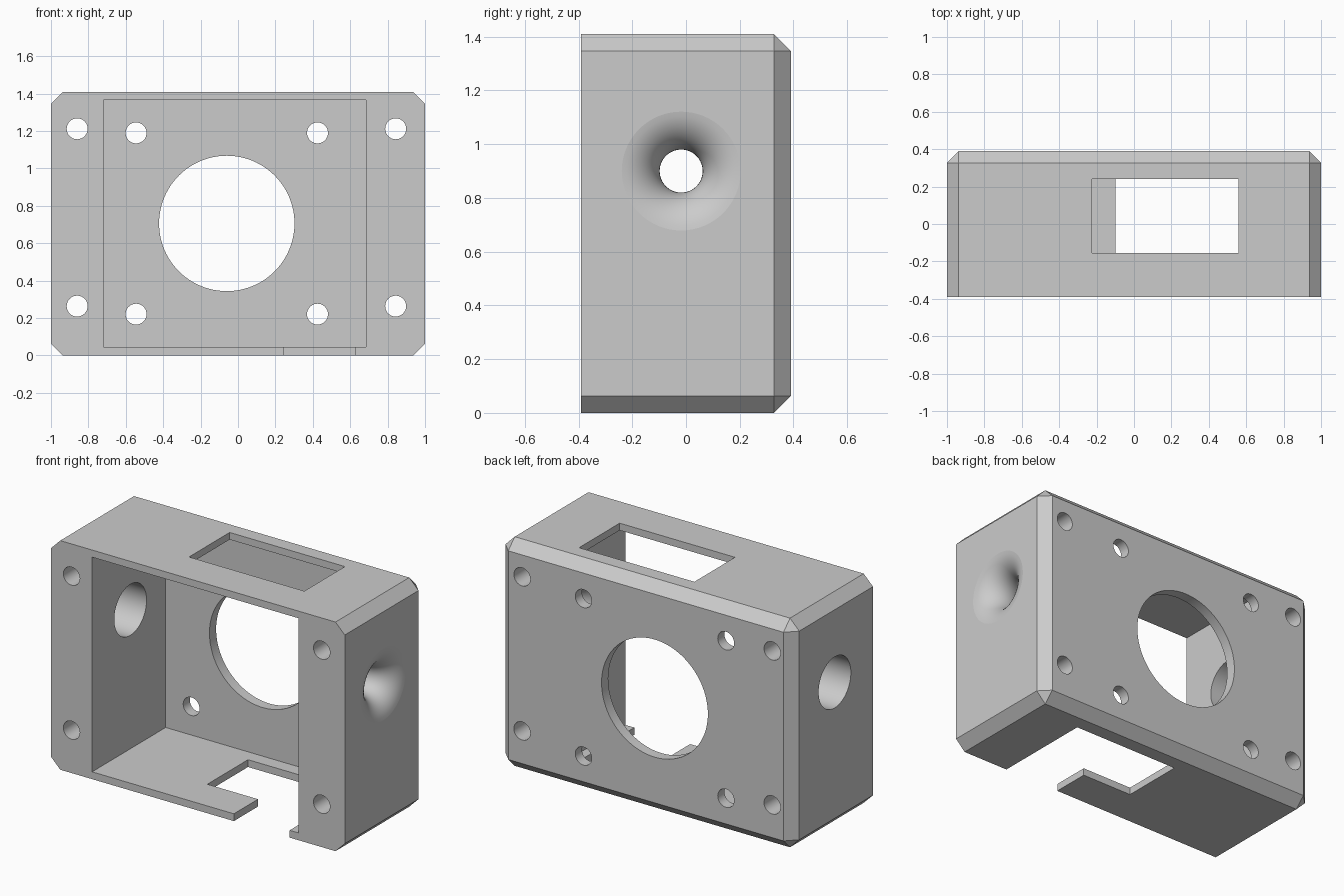
import bpy, bmesh, math
from mathutils import Vector

cube = bpy.data.objects.get("Cube")
if cube:
    bpy.data.objects.remove(cube, do_unlink=True)

W, D, H = 1.0, 0.39, 1.41           # half width, half depth, height
CH = 0.063                          # chamfer
IN_L, IN_R, IN_BACK = -0.72, 0.684, 0.325
FLOOR, CEIL = 0.045, 1.366

grey = bpy.data.materials.new("plain grey")
grey.use_nodes = True
colour = (0.6, 0.6, 0.6, 1)
grey.diffuse_color = colour
grey.node_tree.nodes["Principled BSDF"].inputs["Base Color"].default_value = colour


def to_object(name, bm):
    bmesh.ops.recalc_face_normals(bm, faces=bm.faces)
    mesh = bpy.data.meshes.new(name)
    bm.to_mesh(mesh)
    bm.free()
    obj = bpy.data.objects.new(name, mesh)
    bpy.context.collection.objects.link(obj)
    return obj


def box_mesh(lo, hi):
    bm = bmesh.new()
    bmesh.ops.create_cube(bm, size=1)
    for v in bm.verts:
        v.co = Vector([(a + b) / 2 + c * (b - a) for a, b, c in zip(lo, hi, v.co)])
    return bm


def lathe(name, profile, axis, centre, steps=64):
    """Revolve (distance along axis, radius) points around an x or y axis."""
    bm = bmesh.new()
    along = Vector((1, 0, 0)) if axis == "x" else Vector((0, 1, 0))
    verts = [bm.verts.new(Vector(centre) + along * d + Vector((0, 0, r)))
             for d, r in profile]
    edges = [bm.edges.new(pair) for pair in zip(verts, verts[1:])]
    bmesh.ops.spin(bm, geom=verts + edges, cent=centre, axis=along,
                   angle=math.tau, steps=steps)
    bmesh.ops.remove_doubles(bm, verts=bm.verts, dist=0.0001)
    return to_object(name, bm)


def drill(name, axis, centre, radius, start, end, steps=48):
    return lathe(name, [(start, 0), (start, radius), (end, radius), (end, 0)],
                 axis, centre, steps)


# Outer block: every edge chamfered except those around the front
bm = box_mesh((-W, -D, 0), (W, D, H))
edges = [e for e in bm.edges if any(v.co.y > 0 for v in e.verts)]
bmesh.ops.bevel(bm, geom=edges, offset=CH, offset_type='OFFSET', segments=1,
                affect='EDGES')
housing = to_object("housing", bm)
housing.data.materials.append(grey)

# Box-shaped cuts: cavity, top window, floor cutout with its front slot
cutters = [to_object(n, box_mesh(lo, hi)) for n, lo, hi in (
    ("cavity", (IN_L, -0.5, FLOOR), (IN_R, IN_BACK, CEIL)),
    ("top_window", (-0.225, -0.155, 1.3), (0.56, 0.24, 1.5)),
    ("floor_cutout", (-0.1, -0.155, -0.1), (0.625, 0.24, 0.1)),
    ("floor_slot", (0.245, -0.5, -0.1), (0.625, 0.1, 0.1)),
)]

# Round cuts: large back opening and the screw holes
cutters.append(drill("back_opening", "y", (-0.06, 0, 0.706), 0.362, 0.2, 0.5, 96))
for xs, zs in (((-0.86, 0.843), (0.264, 1.212)), ((-0.545, 0.425), (0.221, 1.19))):
    for x in xs:
        for z in zs:
            cutters.append(drill("screw_hole", "y", (x, 0, z), 0.056, -0.5, 0.5, 32))

# Side holes: plain on the right, flared like the inside of a ring on the left
cutters.append(drill("side_hole", "x", (0, -0.018, 0.9), 0.157, -1.2, -0.6, 64))
half = (W - IN_R) / 2
ring, throat = half + 0.001, 0.08
limit = math.asin(half / ring) + 0.0
arc = []
for i in range(25):
    t = limit * (i / 12 - 1)
    arc.append((ring * math.sin(t), throat + ring * (1 - math.cos(t))))
rim = arc[0][1]
flare = [(-0.2, 0), (-0.2, rim)] + arc + [(0.2, rim), (0.2, 0)]
cutters.append(lathe("flared_hole", flare, "x", ((W + IN_R) / 2, -0.018, 0.9)))

bpy.ops.object.select_all(action='DESELECT')
bpy.context.view_layer.objects.active = housing
housing.select_set(True)
for cutter in cutters:
    cutter.hide_render = True
    mod = housing.modifiers.new(cutter.name, 'BOOLEAN')
    mod.operation, mod.solver, mod.object = 'DIFFERENCE', 'EXACT', cutter
    bpy.ops.object.modifier_apply(modifier=mod.name)
    bpy.data.objects.remove(cutter, do_unlink=True)

# Smooth hole walls, keep the broad walls flat
bpy.ops.object.shade_smooth_by_angle(angle=math.radians(30))
for p in housing.data.polygons:
    p.material_index = 0
    if p.area > 0.05:
        p.use_smooth = False
